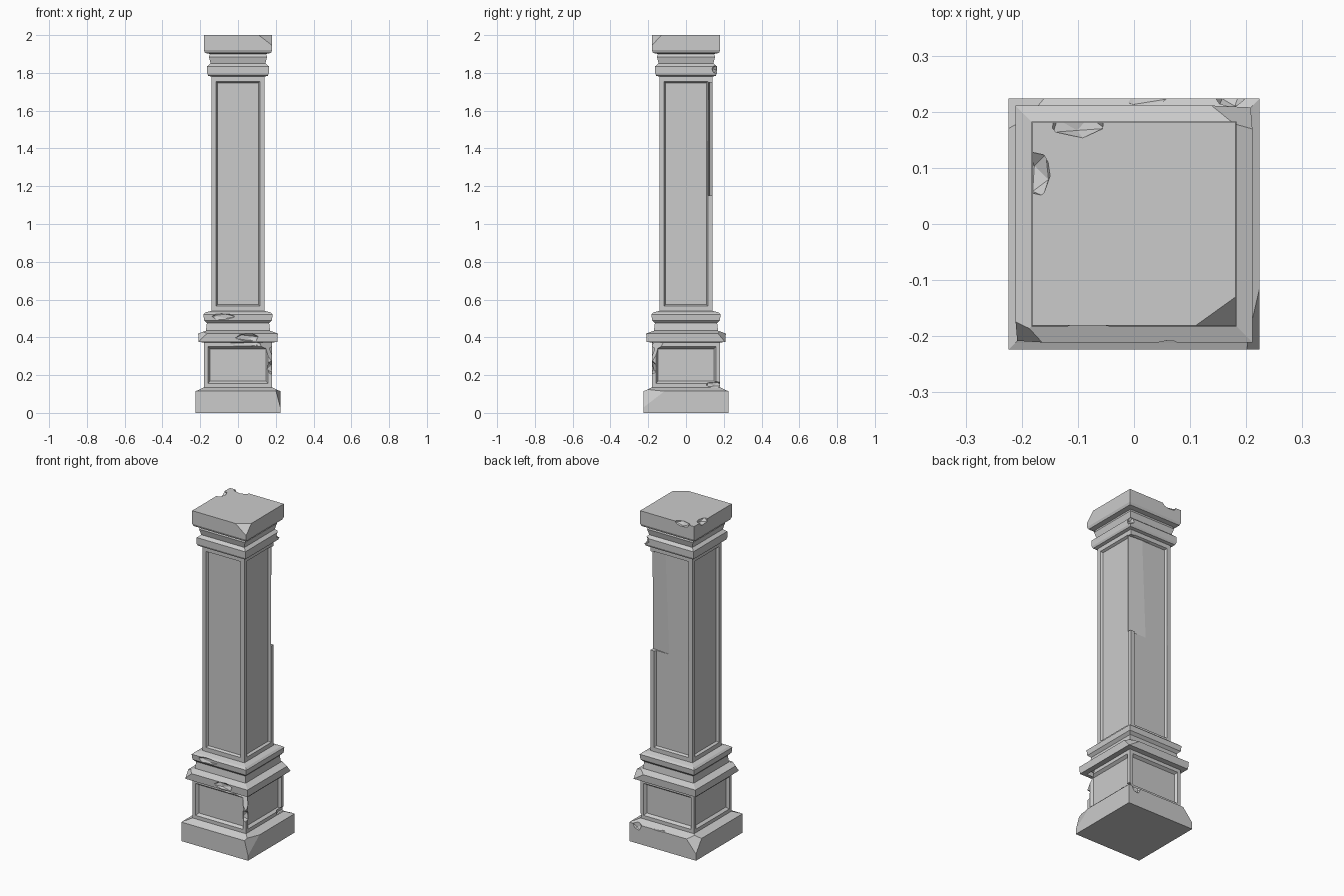
import bpy, bmesh, random
from mathutils import Vector, Matrix, Euler

if "Cube" in bpy.data.objects:
    bpy.data.objects.remove(bpy.data.objects["Cube"])

random.seed(4)
cutters = []


def add_object(name, bm):
    bmesh.ops.recalc_face_normals(bm, faces=bm.faces)
    mesh = bpy.data.meshes.new(name)
    bm.to_mesh(mesh)
    bm.free()
    ob = bpy.data.objects.new(name, mesh)
    bpy.context.collection.objects.link(ob)
    return ob


def square_part(name, profile, panel=None):
    """Stack square rings (half width, z); optionally sink a panel in each tall side."""
    bm = bmesh.new()
    rings = [[bm.verts.new((sx * h, sy * h, z)) for sx, sy in ((-1, -1), (1, -1), (1, 1), (-1, 1))]
             for h, z in profile]
    sides = []
    for a, b in zip(rings, rings[1:]):
        for i in range(4):
            j = (i + 1) % 4
            sides.append(bm.faces.new((a[i], a[j], b[j], b[i])))
    bm.faces.new(rings[0][::-1])
    bm.faces.new(rings[-1])
    if panel:
        margin, slope, depth = panel
        bm.normal_update()
        bmesh.ops.inset_individual(bm, faces=sides, thickness=margin)
        bmesh.ops.inset_individual(bm, faces=sides, thickness=slope, depth=-depth)
    return add_object(name, bm)


def cut(part, bm):
    cutter = add_object("chip_cutter", bm)
    cutter.hide_render = True
    cutters.append(cutter)
    mod = part.modifiers.new("chip", 'BOOLEAN')
    mod.operation = 'DIFFERENCE'
    mod.solver = 'EXACT'
    mod.object = cutter


def dent(part, centre, size):
    """Faceted hollow."""
    bm = bmesh.new()
    bmesh.ops.create_icosphere(bm, subdivisions=1, radius=1)
    turn = Euler([random.uniform(0, 6) for _ in range(3)]).to_matrix().to_4x4()
    bm.transform(Matrix.Translation(centre) @ Matrix.Diagonal((*size, 1)) @ turn)
    cut(part, bm)


def slice_off(part, a, b, c, size=0.4):
    """Flat break through three points, removing the outer side."""
    a, b, c = Vector(a), Vector(b), Vector(c)
    mid = (a + b + c) / 3
    n = (b - a).cross(c - a).normalized()
    if n.x * mid.x + n.y * mid.y < 0:
        n = -n
    bm = bmesh.new()
    bmesh.ops.create_cube(bm, size=size)
    bm.transform(Matrix.Translation(mid + n * size / 2) @ n.to_track_quat('Z', 'Y').to_matrix().to_4x4())
    cut(part, bm)


# Parts, bottom to top
plinth = square_part("plinth", [(.224, 0), (.224, .115), (.212, .12), (.18, .135)])
pedestal = square_part("pedestal", [(.18, .135), (.18, .372)], (.03, .016, .016))
moulding = square_part("base_moulding", [(.18, .372), (.208, .376), (.211, .42), (.17, .435), (.165, .475),
                                         (.18, .49), (.183, .522), (.172, .532), (.141, .54)])
shaft = square_part("shaft", [(.141, .54), (.141, 1.78)], (.036, .01, .014))
capital = square_part("capital", [(.141, 1.78), (.158, 1.785), (.163, 1.797), (.163, 1.835), (.145, 1.85),
                                  (.154, 1.885), (.148, 1.9), (.175, 1.906), (.181, 1.92), (.181, 2)])

# Plinth breaks
slice_off(plinth, (-.23, -.224, .03), (.1, -.224, .01), (-.1, -.19, 0))
slice_off(plinth, (-.224, .17, .115), (-.16, .224, .115), (-.224, .224, .04))
slice_off(plinth, (.224, -.224, .03), (.2, -.224, .12), (.224, -.12, .11))
dent(plinth, (.17, .225, .11), (.03, .02, .03))
dent(plinth, (.02, .228, .125), (.06, .02, .015))

# Pedestal breaks
slice_off(pedestal, (.11, -.18, .372), (.18, -.12, .372), (.18, -.18, .27), .25)
dent(pedestal, (.18, -.18, .24), (.03, .025, .04))
dent(pedestal, (.04, -.182, .368), (.1, .02, .02))
dent(pedestal, (.18, .15, .15), (.015, .05, .02))

# Moulding breaks
slice_off(moulding, (-.21, -.175, .42), (-.165, -.21, .42), (-.21, -.21, .375), .12)
slice_off(moulding, (.21, .17, .42), (.14, .21, .42), (.21, .21, .37), .12)
dent(moulding, (.05, -.215, .4), (.07, .025, .025))
dent(moulding, (-.08, -.185, .51), (.07, .014, .02))
dent(moulding, (-.18, .18, .5), (.03, .03, .03))
dent(moulding, (.1, .212, .41), (.05, .02, .03))

# Shaft breaks: chipped edges and the worn upper back face
slice_off(shaft, (-.12, .141, 1.2), (-.10, .141, 1.7), (.141, .117, 1.45), .6)
for x, y, z, r, h in ((1, -1, .88, .026, .06), (1, -1, .70, .03, .06), (1, 1, 1.13, .032, .07),
                      (-1, 1, 1.22, .034, .08), (-1, 1, 1.5, .018, .13), (1, 1, 1.45, .014, .16)):
    dent(shaft, (x * .141, y * .141, z), (r, r, h))
dent(shaft, (.04, .14, 1.12), (.1, .022, .04))
dent(shaft, (.03, .14, 1.73), (.06, .025, .035))

# Capital breaks
slice_off(capital, (.11, -.181, 2), (.181, -.13, 2), (.181, -.181, 1.945))
dent(capital, (-.175, .09, 2), (.03, .045, .025))
dent(capital, (-.1, .178, 2), (.055, .025, .025))
dent(capital, (.185, -.02, 1.915), (.02, .06, .03))
dent(capital, (-.18, .17, 1.915), (.035, .04, .025))
dent(capital, (.155, -.13, 1.875), (.02, .03, .025))
dent(capital, (.163, .163, 1.82), (.03, .03, .025))

# Bake the breaks, open the hidden joints, discard cutters
deps = bpy.context.evaluated_depsgraph_get()
deps.update()
baked = {p: bpy.data.meshes.new_from_object(p.evaluated_get(deps))
         for p in (plinth, pedestal, moulding, shaft, capital)}
for part, mesh in baked.items():
    part.modifiers.clear()
    part.data = mesh
    bm = bmesh.new()
    bm.from_mesh(mesh)
    hidden = [f for f in bm.faces if abs(f.normal.z) > .999
              and any(abs(f.calc_center_median().z - j) < 1e-4 for j in (.135, .372, .54, 1.78))]
    bmesh.ops.delete(bm, geom=hidden, context='FACES')
    bm.to_mesh(mesh)
    bm.free()
for c in cutters:
    bpy.data.objects.remove(c)
